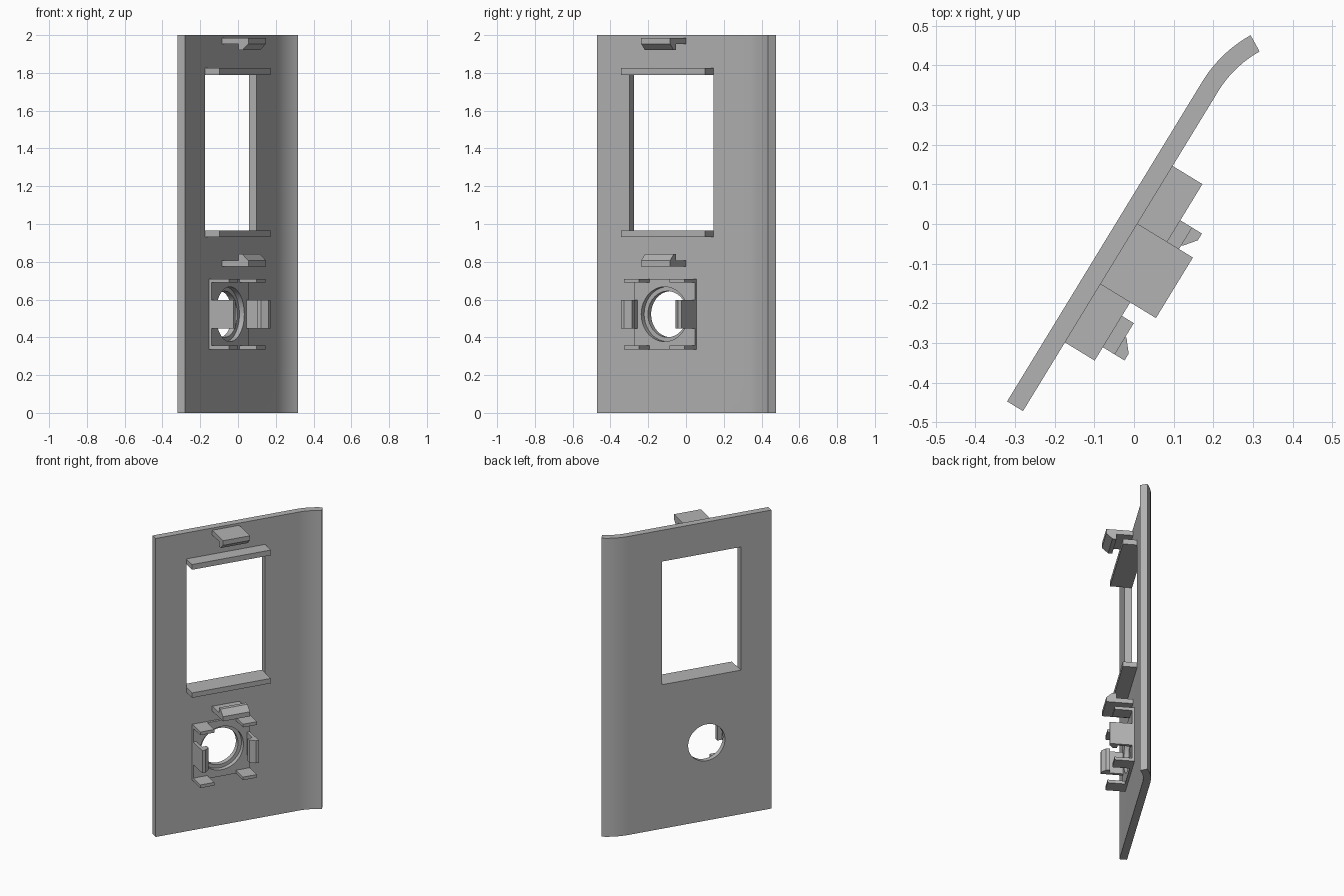
import bpy, bmesh, math
from mathutils import Matrix

# Local frame: x runs along the plate, -y points out of its front face, z is up
PLACE = Matrix.Translation((-0.28, -0.472, 0)) @ Matrix.Rotation(math.radians(58.6), 4, 'Z')
THICK = 0.047
HEIGHT = 2.0
CLIP_X = 0.4645          # middle of window and clips
HOLE_X, HOLE_Z = 0.43, 0.5225
HALF = 0.1875            # half side of the square socket

cube = bpy.data.objects.get("Cube")
if cube:
    bpy.data.objects.remove(cube, do_unlink=True)

grey = bpy.data.materials.new("plain grey")
grey.use_nodes = True
grey.diffuse_color = (0.45, 0.45, 0.45, 1)
grey.node_tree.nodes["Principled BSDF"].inputs["Base Color"].default_value = (0.45, 0.45, 0.45, 1)

parts = []


def finish(name, bm):
    bmesh.ops.recalc_face_normals(bm, faces=bm.faces)
    mesh = bpy.data.meshes.new(name)
    bm.to_mesh(mesh)
    bm.free()
    mesh.materials.append(grey)
    obj = bpy.data.objects.new(name, mesh)
    bpy.context.collection.objects.link(obj)
    parts.append(obj)
    return obj


def prism(name, points, shift):
    """Extrude a closed outline of 3D points along shift."""
    bm = bmesh.new()
    face = bm.faces.new([bm.verts.new(p) for p in points])
    ext = bmesh.ops.extrude_face_region(bm, geom=[face])
    bmesh.ops.translate(bm, vec=shift, verts=[v for v in ext["geom"] if isinstance(v, bmesh.types.BMVert)])
    return finish(name, bm)


def box(name, x0, x1, w0, w1, z0, z1):
    return prism(name, [(x0, -w0, z0), (x1, -w0, z0), (x1, -w1, z0), (x0, -w1, z0)], (0, 0, z1 - z0))


def cylinder(name, radius, w0, w1):
    ring = [2 * math.pi * i / 64 for i in range(64)]
    pts = [(HOLE_X + radius * math.cos(a), -w0, HOLE_Z + radius * math.sin(a)) for a in ring]
    return prism(name, pts, (0, w0 - w1, 0))


def cut(obj, cutter):
    mod = obj.modifiers.new("cut", 'BOOLEAN')
    mod.operation = 'DIFFERENCE'
    mod.solver = 'EXACT'
    mod.object = cutter
    bpy.context.view_layer.objects.active = obj
    bpy.ops.object.modifier_apply(modifier=mod.name)
    parts.remove(cutter)
    bpy.data.objects.remove(cutter, do_unlink=True)


# Face plate with one long edge curling forward
def arc(radius, steps=12):
    angles = [math.radians(29.5) * i / steps for i in range(steps + 1)]
    return [(0.945 + radius * math.sin(a), -0.285 + radius * math.cos(a), 0) for a in angles]


outline = [(0, 0, 0)] + arc(0.285) + arc(0.285 + THICK)[::-1] + [(0, THICK, 0)]
plate = prism("face_plate", outline, (0, 0, HEIGHT))
cut(plate, box("window_cutter", 0.203, 0.7245, -0.1, 0.1, 0.965, 1.79))
cut(plate, cylinder("hole_cutter", 0.122, -0.1, 0.1))
cut(plate, cylinder("step_cutter", 0.145, -0.014, 0.1))

# Square socket base around the round hole
base = box("socket_base", HOLE_X - HALF, HOLE_X + HALF, 0, 0.016, HOLE_Z - HALF, HOLE_Z + HALF)
cut(base, cylinder("base_cutter", 0.145, -0.1, 0.1))

# Ledges above and below the window
box("window_top_ledge", 0.203, 0.7245, 0, 0.088, 1.79, 1.825)
box("window_bottom_ledge", 0.203, 0.7245, 0, 0.088, 0.932, 0.965)


# Hooked clips: arm of given thickness with a wedge lip
def hook(length, thick, lip):
    tip = length - 0.038 if thick > 0.025 else length - 0.026
    return [(0, 0), (length, 0), (length, thick), (tip, lip), (tip - 0.025, lip),
            (tip - 0.025, thick), (0, thick)]


for name, z, way in (("upper_clip", 1.985, -1), ("lower_clip", 0.775, 1)):
    prism(name, [(0.375, -w, z + way * t) for w, t in hook(0.164, 0.031, 0.065)], (0.179, 0, 0))

for name, side in (("socket_right_clip", -1), ("socket_left_clip", 1)):
    prism(name, [(HOLE_X + side * (HALF - t), -w, 0.447) for w, t in hook(0.152, 0.02, 0.052)], (0, 0, 0.151))

# Four corner tabs of the socket
for sx, side in ((-1, "right"), (1, "left")):
    for sz, level in ((-1, "bottom"), (1, "top")):
        xs = sorted((HOLE_X + sx * HALF, HOLE_X + sx * (HALF - 0.0925)))
        zs = sorted((HOLE_Z + sz * HALF, HOLE_Z + sz * (HALF - 0.021)))
        box(f"socket_{level}_{side}_tab", xs[0], xs[1], 0, 0.123, zs[0], zs[1])

# Turn everything into place and shade
for obj in parts:
    obj.data.transform(PLACE)
    obj.data.update()
    bpy.ops.object.select_all(action='DESELECT')
    obj.select_set(True)
    bpy.context.view_layer.objects.active = obj
    bpy.ops.object.shade_smooth_by_angle(angle=math.radians(30))
